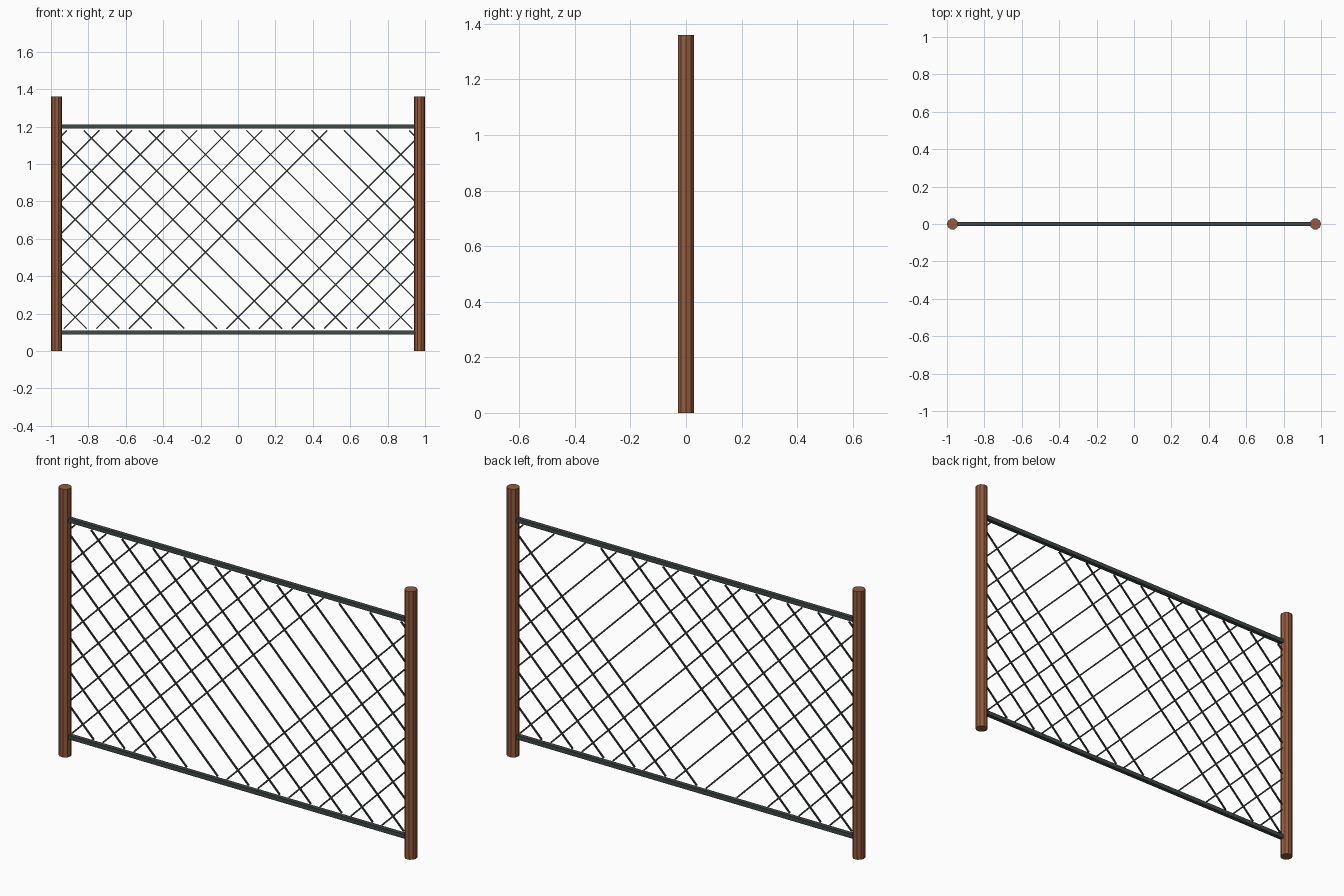
import bpy
from math import atan2, pi
from mathutils import Vector

if "Cube" in bpy.data.objects:
    bpy.data.objects.remove(bpy.data.objects["Cube"])


def material(name, rgb):
    m = bpy.data.materials.new(name)
    m.diffuse_color = (*rgb, 1)
    m.use_nodes = True
    m.node_tree.nodes["Principled BSDF"].inputs["Base Color"].default_value = m.diffuse_color
    return m


WOOD = material("brown_wood", (0.30, 0.105, 0.045))
STEEL = material("dark_steel", (0.05, 0.065, 0.065))
WIRE = material("dark_wire", (0.04, 0.05, 0.05))


def bar(name, a, b, size, mat):
    """Square bar in the xz plane from a to b."""
    a, b = Vector((a[0], 0, a[1])), Vector((b[0], 0, b[1]))
    d = b - a
    bpy.ops.mesh.primitive_cube_add(
        size=1, location=(a + b) / 2, rotation=(0, atan2(-d.z, d.x), 0),
        scale=(d.length, size, size))
    ob = bpy.context.object
    ob.name = name
    ob.data.materials.append(mat)


# Posts: ten-sided, a corner facing along x
for side, x in (("left", -0.97), ("right", 0.97)):
    bpy.ops.mesh.primitive_cylinder_add(
        vertices=10, radius=0.03, depth=1.36, location=(x, 0, 0.68),
        rotation=(0, 0, pi / 2))
    post = bpy.context.object
    post.name = side + "_post"
    post.data.materials.append(WOOD)

# Rails
for level, z in (("bottom", 0.1), ("top", 1.2)):
    bar(level + "_rail", (-0.96, z), (0.96, z), 0.021, STEEL)

# Diagonal mesh wires at 45 degrees, clipped to the frame opening
X, Z0, Z1, STEP = 0.95, 0.12, 1.18, 0.174
for name, s in (("rising_wire", 1), ("falling_wire", -1)):
    for k in range(-6, 11):
        if s == 1 and k in (3, 4):      # gap left by two missing wires
            continue
        c = -1.051 + STEP * k           # wire runs along s * x = z + c
        z0, z1 = max(Z0, -X - c), min(Z1, X - c)
        if z1 - z0 > 0.01:
            bar(name, (s * (z0 + c), z0), (s * (z1 + c), z1), 0.007, WIRE)
